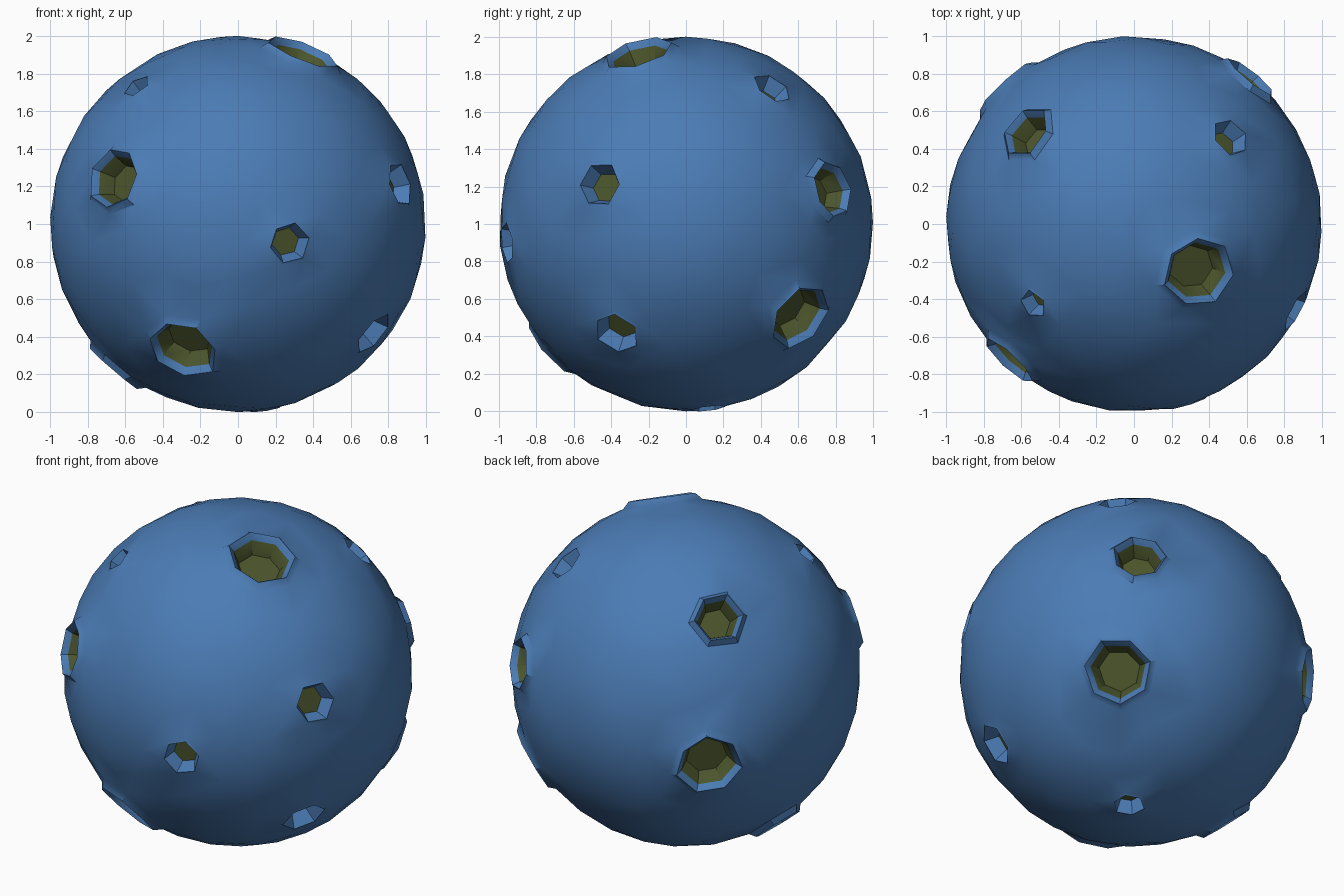
import bpy, bmesh, random
from math import sin, cos, pi, sqrt
from mathutils import Vector

if "Cube" in bpy.data.objects:
    bpy.data.objects.remove(bpy.data.objects["Cube"])

random.seed(4)

# Craters: direction from the centre, foot radius, number of sides
CRATERS = [
    ((-0.65, -0.72, 0.24), 0.20, 7), ((-0.29, -0.69, -0.66), 0.23, 7),
    ((0.27, -0.95, -0.10), 0.12, 6), ((0.34, -0.25, 0.90), 0.23, 7),
    ((0.86, -0.46, 0.21), 0.13, 6), ((0.72, -0.37, -0.58), 0.14, 6),
    ((-0.53, -0.42, 0.72), 0.09, 5), ((0.51, 0.46, 0.72), 0.12, 6),
    ((0.61, 0.77, 0.18), 0.18, 7), ((0.62, 0.60, -0.49), 0.23, 7),
    ((-0.56, 0.48, 0.67), 0.17, 6), ((-0.67, 0.73, -0.12), 0.22, 7),
    ((-0.65, 0.03, -0.75), 0.19, 6), ((0.14, 0.12, -0.98), 0.10, 6),
]
BODY_POINTS = 330


def material(name, color):
    m = bpy.data.materials.new(name)
    m.diffuse_color = (*color, 1)
    m.use_nodes = True
    m.node_tree.nodes["Principled BSDF"].inputs["Base Color"].default_value = m.diffuse_color
    return m


def ring(bm, axis, radius, height, sides, turn, wobble):
    """Ring of vertices around an axis, at a height above the unit sphere."""
    u = axis.orthogonal().normalized()
    v = axis.cross(u)
    verts = []
    for i in range(sides):
        a = turn + 2 * pi * i / sides
        r = radius * wobble[i]
        p = axis * sqrt(1 - r * r) + (u * cos(a) + v * sin(a)) * r
        verts.append(bm.verts.new(p + axis * height))
    return verts


bm = bmesh.new()
owner = {}
feet = []

# Crater foot rings, lying on the sphere
for k, (d, r, n) in enumerate(CRATERS):
    axis = Vector(d).normalized()
    turn = random.uniform(0, pi)
    wobble = [random.uniform(0.94, 1.06) for _ in range(n)]
    verts = ring(bm, axis, r, 0, n, turn, wobble)
    owner.update({v: k for v in verts})
    feet.append((axis, r, n, turn, wobble, verts))

# Evenly spread body points, kept clear of the craters
for i in range(BODY_POINTS):
    z = 1 - 2 * i / (BODY_POINTS - 1)
    s, a = sqrt(max(0, 1 - z * z)), i * pi * (3 - sqrt(5))
    p = Vector((s * cos(a), s * sin(a), z))
    if s > 0.1:
        p += Vector([random.uniform(-0.035, 0.035) for _ in range(3)])
        p.normalize()
    if all((p - f[0]).length > f[1] * 1.1 + 0.05 for f in feet):
        owner[bm.verts.new(p)] = -1

# Skin the body, then open the craters
bmesh.ops.convex_hull(bm, input=bm.verts[:])
caps = [f for f in bm.faces
        if owner[f.verts[0]] >= 0 and len({owner[v] for v in f.verts}) == 1]
bmesh.ops.delete(bm, geom=caps, context='FACES')

# Raised rim, inner wall and sunken floor
for axis, r, n, turn, wobble, foot in feet:
    big = r > 0.16
    rim = 0.03 if big else 0.006
    if big:
        profile = [(0.84, rim, 0), (0.70, -0.01, 0), (0.52, -0.10, 1)]
    else:
        profile = [(0.90, rim, 0), (0.62, -0.08, 0)]
    last = foot
    for scale, height, mat in profile:
        loop = ring(bm, axis, r * scale, height, n, turn, wobble)
        for i in range(n):
            j = (i + 1) % n
            f = bm.faces.new((last[i], last[j], loop[j], loop[i]))
            f.material_index = mat
        last = loop
    bm.faces.new(last).material_index = 1

bmesh.ops.recalc_face_normals(bm, faces=bm.faces[:])
bmesh.ops.translate(bm, verts=bm.verts[:], vec=(0, 0, 1))

mesh = bpy.data.meshes.new("cratered_moon")
bm.to_mesh(mesh)
bm.free()
mesh.materials.append(material("blue_rock", (0.07, 0.20, 0.46)))
mesh.materials.append(material("olive_floor", (0.07, 0.09, 0.025)))
moon = bpy.data.objects.new("cratered_moon", mesh)
bpy.context.collection.objects.link(moon)
bpy.context.view_layer.objects.active = moon
moon.select_set(True)
bpy.ops.object.shade_smooth_by_angle(angle=0.7)
